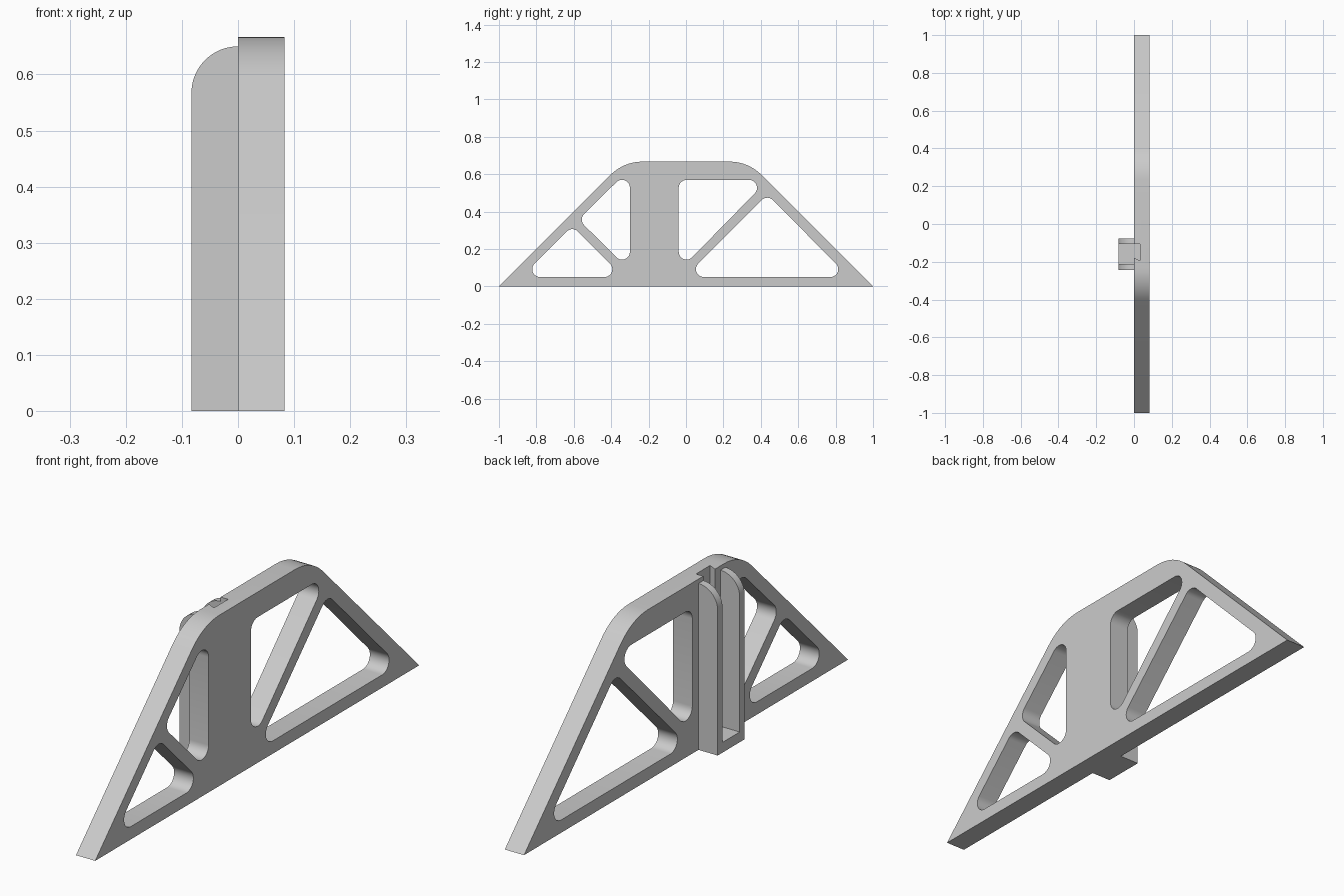
import bpy, bmesh, math
from mathutils import Vector

if "Cube" in bpy.data.objects:
    bpy.data.objects.remove(bpy.data.objects["Cube"], do_unlink=True)

GREY = (0.6, 0.6, 0.6, 1)
grey = bpy.data.materials.new("light_grey")
grey.use_nodes = True
grey.diffuse_color = GREY
grey.node_tree.nodes["Principled BSDF"].inputs["Base Color"].default_value = GREY


def prism(name, loops, axis, lo, hi):
    """Extrude an outline and its holes along an axis from lo to hi."""
    bm = bmesh.new()
    for loop in loops:
        verts = []
        for a, b in loop:
            co = [a, b]
            co.insert(axis, lo)
            verts.append(bm.verts.new(co))
        for i, v in enumerate(verts):
            bm.edges.new((verts[i - 1], v))
    bmesh.ops.triangle_fill(bm, edges=bm.edges[:], use_beauty=True)
    grown = bmesh.ops.extrude_face_region(bm, geom=bm.faces[:], use_keep_orig=True)
    shift = Vector((0, 0, 0))
    shift[axis] = hi - lo
    moved = [g for g in grown["geom"] if isinstance(g, bmesh.types.BMVert)]
    bmesh.ops.translate(bm, verts=moved, vec=shift)
    bmesh.ops.recalc_face_normals(bm, faces=bm.faces[:])
    mesh = bpy.data.meshes.new(name)
    bm.to_mesh(mesh)
    bm.free()
    mesh.materials.append(grey)
    obj = bpy.data.objects.new(name, mesh)
    bpy.context.collection.objects.link(obj)
    return obj


def select(obj):
    bpy.ops.object.select_all(action='DESELECT')
    obj.select_set(True)
    bpy.context.view_layer.objects.active = obj


def arc(cx, cy, r, start, end, steps=8):
    angles = [math.radians(start + (end - start) * i / steps) for i in range(steps + 1)]
    return [(cx + r * math.cos(t), cy + r * math.sin(t)) for t in angles]


def rounded_hole(centres, r=0.042):
    """Outline around equal circles, centres given counter-clockwise."""
    pts = []
    for i, c in enumerate(centres):
        before, after = centres[i - 1], centres[(i + 1) % len(centres)]
        a = math.degrees(math.atan2(c[1] - before[1], c[0] - before[0])) - 90
        b = math.degrees(math.atan2(after[1] - c[1], after[0] - c[0])) - 90
        pts += arc(*c, r, a, a + (b - a) % 360, 10)
    return pts


# Plate outline: long base, sloping sides, rounded shoulders
T, H, R = 0.083, 0.667, 0.24
shoulder = 0.333 - R * math.tan(math.radians(22.5))
outline = [(-1, 0), (1, 0)]
outline += arc(shoulder, H - R, R, 45, 90)
outline += arc(-shoulder, H - R, R, 90, 135)

# Openings between the struts
holes = [
    [(-0.78, 0.092), (-0.436, 0.092), (-0.608, 0.264)],
    [(-0.342, 0.185), (-0.342, 0.528), (-0.515, 0.357)],
    [(0.003, 0.185), (0.338, 0.527), (0.003, 0.527)],
    [(0.095, 0.092), (0.772, 0.092), (0.434, 0.432)],
]
plate = prism("truss_plate", [outline] + [rounded_hole(h) for h in holes], 0, 0, T)

# Undercut groove down the back of the plate
Y0, Y1, WALL, FLOOR = -0.243, -0.077, 0.03, 0.04
groove = [(-0.03, Y1 - WALL), (0.032, Y1 - WALL), (0.032, -0.194),
          (0, -0.179), (-0.03, -0.179)]
cutter = prism("groove_cutter", [groove], 2, FLOOR, H + 0.1)
cutter.hide_render = True
cut = plate.modifiers.new("groove", 'BOOLEAN')
cut.operation, cut.solver, cut.object = 'DIFFERENCE', 'EXACT', cutter
select(plate)
bpy.ops.object.modifier_apply(modifier=cut.name)
bpy.data.objects.remove(cutter, do_unlink=True)

# Channel walls with a rounded upper corner, and the channel floor
side = [(-T, 0), (0, 0)] + arc(0, 0.65 - T, T, 90, 180, 16)
walls = [prism("channel_wall_front", [side], 1, Y0, Y0 + WALL),
         prism("channel_wall_back", [side], 1, Y1 - WALL, Y1)]
prism("channel_floor", [[(-T, 0), (0, 0), (0, FLOOR), (-T, FLOOR)]], 1, Y0 + WALL, Y1 - WALL)

for obj in [plate] + walls:
    select(obj)
    bpy.ops.object.shade_smooth_by_angle(angle=math.radians(30))
